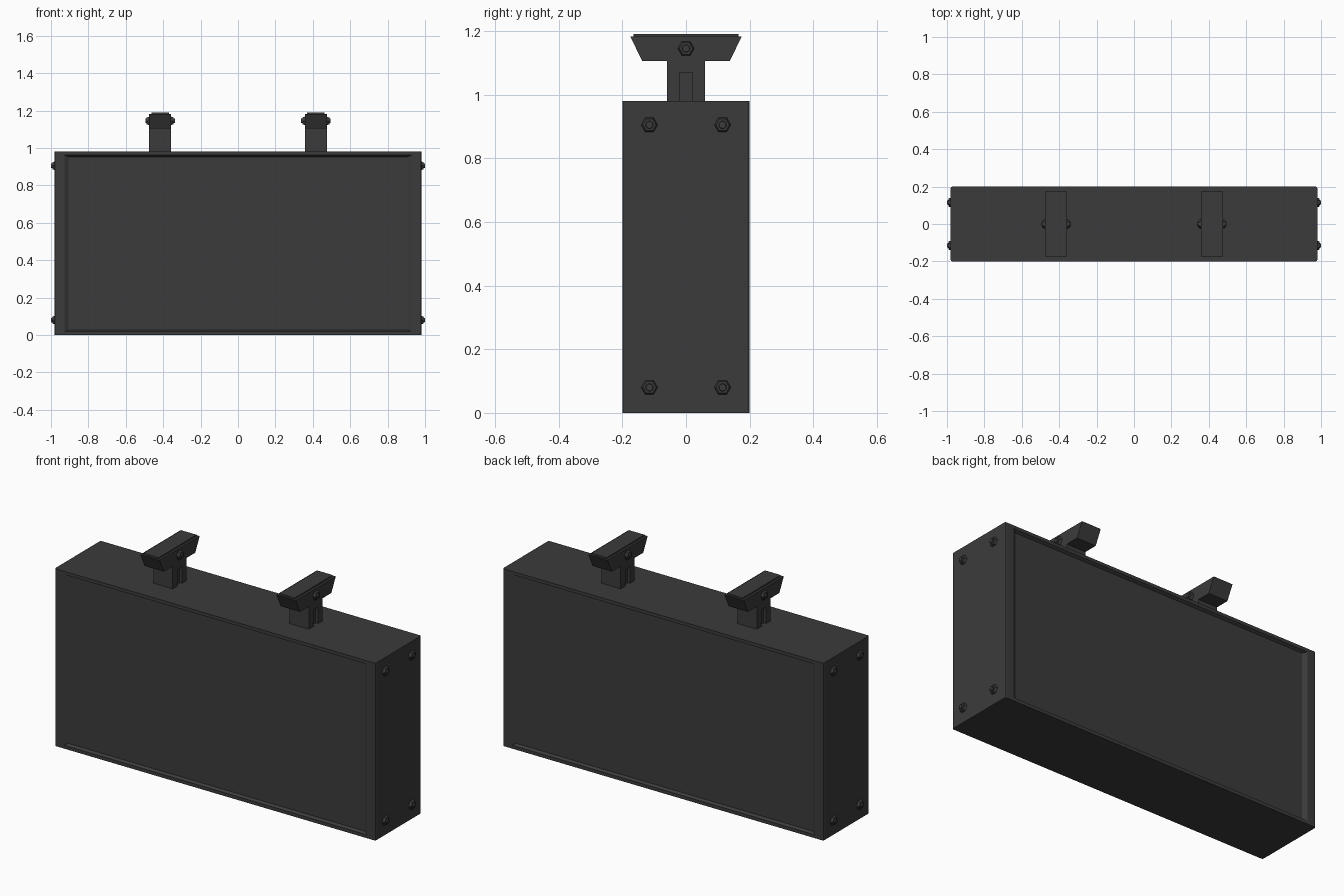
import bpy, bmesh, math
from mathutils import Matrix, Vector

cube = bpy.data.objects.get("Cube")
if cube:
    bpy.data.objects.remove(cube, do_unlink=True)

metal = bpy.data.materials.new("charcoal_metal")
metal.use_nodes = True
metal.diffuse_color = (0.044, 0.044, 0.044, 1)
metal.node_tree.nodes["Principled BSDF"].inputs["Base Color"].default_value = metal.diffuse_color


def finish(name, bm):
    bmesh.ops.recalc_face_normals(bm, faces=bm.faces)
    mesh = bpy.data.meshes.new(name)
    bm.to_mesh(mesh)
    bm.free()
    mesh.materials.append(metal)
    obj = bpy.data.objects.new(name, mesh)
    bpy.context.collection.objects.link(obj)
    return obj


def add_box(bm, centre, size):
    matrix = Matrix.Translation(centre) @ Matrix.Diagonal((*size, 1))
    verts = bmesh.ops.create_cube(bm, size=1, matrix=matrix)["verts"]
    return list({f for v in verts for f in v.link_faces})


def inset(bm, face, rim_u, rim_z, depth):
    """Inset one face unevenly across (u) and up (z), then push it along its normal."""
    normal = face.normal.copy()
    centre = face.calc_center_median()
    bmesh.ops.inset_individual(bm, faces=[face], thickness=0.005)
    for v in face.verts:
        d = v.co - centre
        v.co += normal * depth
        for axis in range(3):
            if abs(normal[axis]) < 0.5:
                rim = rim_z if axis == 2 else rim_u
                v.co[axis] -= math.copysign(rim - 0.005, d[axis])


# Sign cabinet, with softened upright corners and a recessed panel front and back
W, D, H = 0.98, 0.20, 0.98
bm = bmesh.new()
add_box(bm, (0, 0, H / 2), (2 * W, 2 * D, H))
uprights = [e for e in bm.edges if abs(e.verts[0].co.z - e.verts[1].co.z) > 0.5]
bmesh.ops.bevel(bm, geom=uprights, offset=0.008, segments=2, affect='EDGES', profile=0.5)
bm.normal_update()
for face in [f for f in bm.faces if abs(f.normal.y) > 0.99]:
    inset(bm, face, 0.045, 0.02, 0)
    inset(bm, face, 0.025, 0.010, -0.015)
finish("sign_cabinet", bm)


# Hexagonal bolt with a small round stud, pointing along x
def bolt(name, position, side):
    bm = bmesh.new()
    turn = Matrix.Rotation(side * math.pi / 2, 4, 'Y')
    for sides, radius, top, low, high in ((6, 0.026, 0.021, 0, 0.013), (12, 0.013, 0.011, 0.01, 0.02)):
        place = Matrix.Translation(position) @ turn @ Matrix.Translation((0, 0, (low + high) / 2))
        bmesh.ops.create_cone(bm, cap_ends=True, segments=sides, radius1=radius,
                              radius2=top, depth=high - low, matrix=place)
    finish(name, bm)


for side, label in ((1, "left"), (-1, "right")):
    # Cabinet side bolts
    for y, depth_name in ((-0.115, "front"), (0.115, "back")):
        for z, height_name in ((0.08, "lower"), (0.905, "upper")):
            bolt(f"{label}_{depth_name}_{height_name}_bolt", (side * W, y, z), side)

    # Mounting bracket: stem and flared head drawn as one side profile
    x, half = side * 0.416, 0.059
    outline = [(0.06, H), (0.06, 1.105), (0.137, 1.105), (0.175, 1.182)]
    outline += [(-y, z) for y, z in reversed(outline)]
    bm = bmesh.new()
    base = bm.faces.new([bm.verts.new((x - half, y, z)) for y, z in outline])
    swept = bmesh.ops.extrude_face_region(bm, geom=[base])["geom"]
    bmesh.ops.translate(bm, verts=[v for v in swept if isinstance(v, bmesh.types.BMVert)],
                        vec=(2 * half, 0, 0))
    bracket = finish(f"{label}_bracket", bm)

    # Slots cut in both sides of the stem
    bm = bmesh.new()
    for s in (-1, 1):
        add_box(bm, (x + s * half, 0, 1.02), (0.03, 0.04, 0.10))
    cutter = finish(f"{label}_slot_cutter", bm)
    cutter.hide_render = True
    cutter.hide_set(True)
    cut = bracket.modifiers.new("slots", 'BOOLEAN')
    cut.operation = 'DIFFERENCE'
    cut.solver = 'EXACT'
    cut.object = cutter
    cutter.display_type = 'WIRE'

    # Raised cap along the top of the head
    bm = bmesh.new()
    faces = add_box(bm, (x, 0, 1.185), (0.094, 0.33, 0.01))
    finish(f"{label}_bracket_cap", bm)

    # Pivot bolts through the head
    for s, where in ((1, "left"), (-1, "right")):
        bolt(f"{label}_bracket_{where}_bolt", Vector((x + s * half, 0, 1.145)), s)
